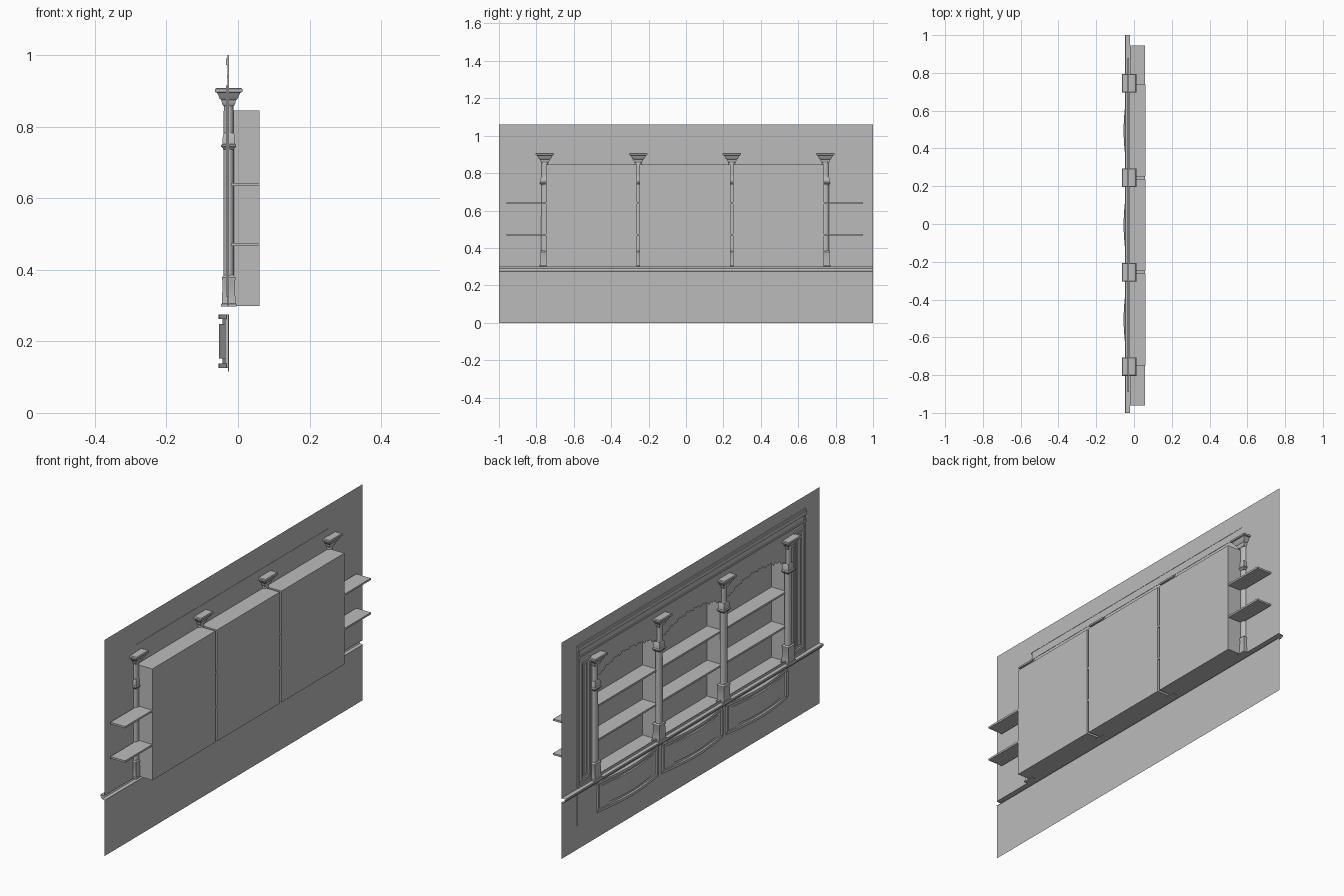
import bpy, bmesh, math

if "Cube" in bpy.data.objects:
    bpy.data.objects.remove(bpy.data.objects["Cube"])

grey = bpy.data.materials.new("plain_grey")
grey.use_nodes = True
tone = (0.5, 0.5, 0.5, 1)
grey.diffuse_color = tone
grey.node_tree.nodes["Principled BSDF"].inputs["Base Color"].default_value = tone

WALL = -0.025                      # wall plane
BACK = 0.06                        # back of the niches
MID = -0.005                       # centre line of the woodwork
BAY = 0.5
COLUMNS = [MID + BAY * k for k in (-1.5, -0.5, 0.5, 1.5)]
BAYS = [MID + BAY * k for k in (-1, 0, 1)]


def finish(name, bm, smooth=False, recalc=True):
    if recalc:
        bmesh.ops.recalc_face_normals(bm, faces=bm.faces)
    mesh = bpy.data.meshes.new(name)
    bm.to_mesh(mesh)
    bm.free()
    mesh.materials.append(grey)
    obj = bpy.data.objects.new(name, mesh)
    bpy.context.collection.objects.link(obj)
    if smooth:
        bpy.ops.object.select_all(action="DESELECT")
        obj.select_set(True)
        bpy.context.view_layer.objects.active = obj
        bpy.ops.object.shade_smooth_by_angle(angle=math.radians(35))
    return obj


def add_box(bm, x, y, z):
    verts = bmesh.ops.create_cube(bm, size=1)["verts"]
    for v in verts:
        v.co = [lo + (c + 0.5) * (hi - lo) for c, (lo, hi) in zip(v.co, (x, y, z))]


def box(name, x, y, z):
    bm = bmesh.new()
    add_box(bm, x, y, z)
    return finish(name, bm)


def sheet(name, x, outline):
    """One flat face in the plane of the wall, from (y, z) points."""
    bm = bmesh.new()
    bm.faces.new([bm.verts.new((x, y, z)) for y, z in outline])
    return finish(name, bm, recalc=False)


def frame(name, y, z, w, depth):
    """Thin rectangular moulding on the wall."""
    bm = bmesh.new()
    x = (WALL - depth, WALL - 0.0005)
    for a, b in ((y[0], y[0] + w), (y[1] - w, y[1])):
        add_box(bm, x, (a, b), z)
    for a, b in ((z[0], z[0] + w), (z[1] - w, z[1])):
        add_box(bm, x, (y[0] + w, y[1] - w), (a, b))
    return finish(name, bm)


def add_stack(bm, y, profile, sides):
    """Loft rings of (z, half depth) into a square or round upright."""
    rings = []
    turn = math.pi / sides
    grow = 1 / math.cos(turn) if sides == 4 else 1
    for z, r in profile:
        rings.append([bm.verts.new((
            WALL - 0.001 + r * grow * math.cos(turn + math.tau * i / sides),
            y + 1.3 * r * grow * math.sin(turn + math.tau * i / sides), z))
            for i in range(sides)])
    for a, b in zip(rings, rings[1:]):
        for i in range(sides):
            j = (i + 1) % sides
            bm.faces.new((a[i], a[j], b[j], b[i]))
    bm.faces.new(rings[0][::-1])
    bm.faces.new(rings[-1])


def bow(name, y, z, edge, bulge, steps=14):
    """Bow-fronted solid standing on the wall."""
    bm = bmesh.new()
    pts = [(WALL - 0.0005, y[0])]
    for i in range(steps + 1):
        t = i / steps
        pts.append((edge - bulge * math.sin(math.pi * t), y[0] + t * (y[1] - y[0])))
    pts.append((WALL - 0.0005, y[1]))
    face = bm.faces.new([bm.verts.new((px, py, z[0])) for px, py in pts])
    top = bmesh.ops.extrude_face_region(bm, geom=[face])["geom"]
    for v in top:
        if isinstance(v, bmesh.types.BMVert):
            v.co.z = z[1]
    return finish(name, bm, smooth=True)


# Wall sheets: solid below the ledge, with one wide opening above it
sheet("lower_wall", WALL, [(-1, 0), (1, 0), (1, 0.275), (-1, 0.275)])
L, R = MID - 0.75, MID + 0.74
sheet("upper_wall", WALL, [(-1, 0.297), (L, 0.297), (L, 0.99), (R, 0.99),
                           (R, 0.297), (1, 0.297), (1, 1.06), (-1, 1.06)])

# Ledge: open-ended moulding along the whole wall
bm = bmesh.new()
section = [(-0.022, 0.297), (-0.046, 0.297), (-0.047, 0.289),
           (-0.042, 0.284), (-0.038, 0.277), (-0.022, 0.275)]
ends = [[bm.verts.new((x, s, z)) for x, z in section] for s in (-1, 1)]
for i in range(len(section) - 1):
    bm.faces.new((ends[0][i], ends[0][i + 1], ends[1][i + 1], ends[1][i]))
finish("ledge", bm)

for n, c in enumerate(BAYS, 1):
    # Niche: shell open towards the room
    bm = bmesh.new()
    add_box(bm, (WALL, BACK), (c - 0.244, c + 0.244), (0.299, 0.845))
    bm.normal_update()
    bmesh.ops.delete(bm, geom=[f for f in bm.faces if f.normal.x < -0.5], context="FACES")
    bmesh.ops.reverse_faces(bm, faces=[f for f in bm.faces if f.normal.x < 0.5])
    finish(f"niche_{n}", bm, recalc=False)

    # Valance: ragged carved arch hanging over the niche
    outline = [(c + BAY / 2, 0.99), (c - BAY / 2, 0.99)]
    steps = 44
    for i in range(steps + 1):
        t = i / steps
        arch = 0.772 + 0.064 * math.sin(math.pi * t) ** 0.7
        ragged = 0.006 * math.sin(i * 2.3) + 0.004 * math.sin(i * 1.1)
        outline.append((c + BAY * (t - 0.5), arch + ragged))
    sheet(f"valance_{n}", WALL - 0.002, outline)

    # Bow-fronted panel with rails and a raised field
    bow(f"panel_{n}", (c - 0.232, c + 0.232), (0.126, 0.274), -0.028, 0.016)
    bow(f"top_rail_{n}", (c - 0.236, c + 0.236), (0.262, 0.275), -0.032, 0.023)
    bow(f"bottom_rail_{n}", (c - 0.236, c + 0.236), (0.125, 0.138), -0.032, 0.023)
    bow(f"raised_field_{n}", (c - 0.205, c + 0.205), (0.152, 0.248), -0.032, 0.021)
    for s in (-1, 1):
        y = sorted((c + s * 0.222, c + s * 0.236))
        box(f"panel_stile_{n}_{'left' if s > 0 else 'right'}",
            (-0.036, WALL - 0.0005), y, (0.138, 0.262))

# Shelves run through all bays and past the ends
for name, z in (("lower_shelf", 0.466), ("upper_shelf", 0.634)):
    box(name, (-0.02, BACK - 0.0005), (-0.96, 0.945), (z, z + 0.009))

# Columns: square pedestal, round shaft, square block and flared capital
pedestal = [(0.298, 0.022), (0.304, 0.022), (0.306, 0.019), (0.368, 0.017),
            (0.374, 0.019), (0.379, 0.019), (0.385, 0.014)]
shaft = [(0.38, 0.0155), (0.40, 0.015), (0.60, 0.0148), (0.88, 0.014)]
block = [(0.736, 0.015), (0.741, 0.017), (0.744, 0.021), (0.749, 0.021),
         (0.752, 0.017), (0.775, 0.0165), (0.782, 0.014)]
capital = [(0.858, 0.015), (0.866, 0.019), (0.874, 0.02), (0.878, 0.025),
           (0.888, 0.029), (0.895, 0.033), (0.897, 0.038), (0.905, 0.038),
           (0.908, 0.035)]
for n, y in enumerate(COLUMNS, 1):
    bm = bmesh.new()
    for profile, sides in ((pedestal, 4), (shaft, 16), (block, 4), (capital, 4)):
        add_stack(bm, y, profile, sides)
    finish(f"column_{n}", bm, smooth=True)

# Thin woodwork on the wall: surround, cornice, side panels and base board
OUT = 0.885
span = (MID - OUT, MID + OUT)
frame("surround", span, (0.298, 1.0), 0.012, 0.004)
box("cornice", (WALL - 0.009, WALL - 0.0005), span, (0.972, 0.99))
box("cornice_bead", (WALL - 0.006, WALL - 0.0005), span, (0.935, 0.943))
box("base_board", (WALL - 0.003, WALL - 0.0005), span, (0.115, 0.275))
for s, side in ((1, "left"), (-1, "right")):
    y = sorted((MID + s * 0.79, MID + s * 0.865))
    frame(f"side_panel_{side}", y, (0.325, 0.915), 0.011, 0.008)
    y = sorted((MID + s * 0.815, MID + s * 0.84))
    box(f"side_field_{side}", (WALL - 0.005, WALL - 0.0005), y, (0.35, 0.89))
